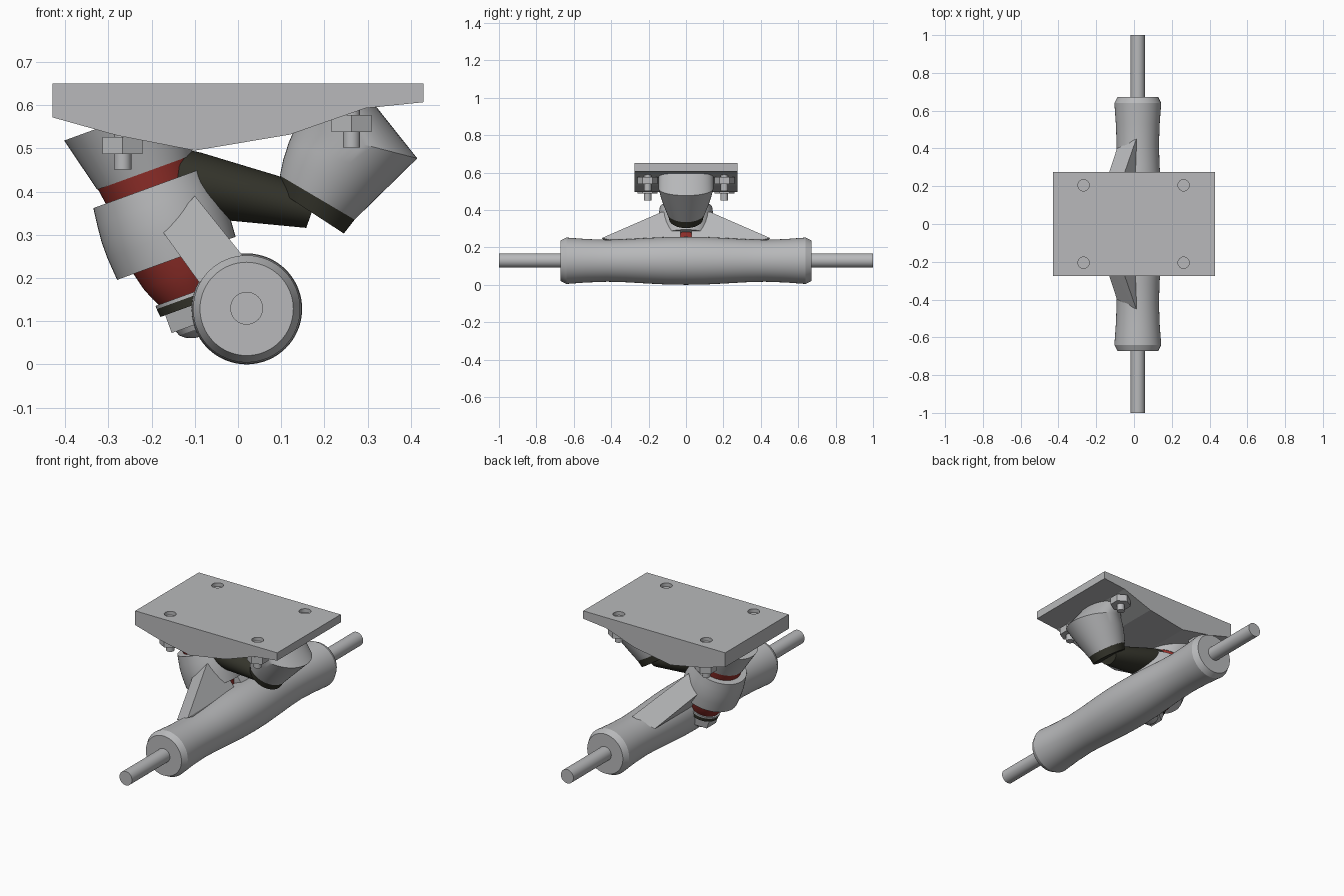
import bpy, bmesh, math
from mathutils import Vector as V

if "Cube" in bpy.data.objects:
    bpy.data.objects.remove(bpy.data.objects["Cube"])


def material(name, rgb):
    m = bpy.data.materials.new(name)
    m.diffuse_color = (*rgb, 1)
    m.use_nodes = True
    m.node_tree.nodes["Principled BSDF"].inputs["Base Color"].default_value = m.diffuse_color
    return m


METAL = material("grey metal", (0.48, 0.485, 0.495))
RED = material("red rubber", (0.30, 0.03, 0.024))
DARK = material("dark rubber", (0.034, 0.034, 0.024))


def finish(name, bm, mat, smooth=True):
    bmesh.ops.recalc_face_normals(bm, faces=bm.faces[:])
    me = bpy.data.meshes.new(name)
    bm.to_mesh(me)
    bm.free()
    me.materials.append(mat)
    ob = bpy.data.objects.new(name, me)
    bpy.context.collection.objects.link(ob)
    if smooth:
        bpy.ops.object.select_all(action='DESELECT')
        ob.select_set(True)
        bpy.context.view_layer.objects.active = ob
        bpy.ops.object.shade_smooth_by_angle(angle=math.radians(28))
    return ob


def loft(name, sections, mat, n=48):
    """Capped skin through elliptical sections (centre, half axis a, half axis b)."""
    bm = bmesh.new()
    rings = []
    for c, a, b in sections:
        rings.append([bm.verts.new(c + a * math.cos(k * math.tau / n) + b * math.sin(k * math.tau / n))
                      for k in range(n)])
    for r, s in zip(rings, rings[1:]):
        for k in range(n):
            j = (k + 1) % n
            bm.faces.new((r[k], r[j], s[j], s[k]))
    bm.faces.new(rings[0])
    bm.faces.new(rings[-1])
    return finish(name, bm, mat, n > 6)


def lathe(name, origin, axis, profile, mat, n=48):
    """Round part along an axis; profile is (distance, radius). The first corner lies on y."""
    axis = V(axis).normalized()
    a = V((0, 1, 0)) if abs(axis.y) < 0.9 else V((1, 0, 0))
    b = axis.cross(a)
    return loft(name, [(V(origin) + axis * t, a * r, b * r) for t, r in profile], mat, n)


def side_loft(name, spans, mat):
    """Loft from side-view spans (x1, z1, x2, z2, half width in y)."""
    secs = []
    for x1, z1, x2, z2, ry in spans:
        p, q = V((x1, 0, z1)), V((x2, 0, z2))
        secs.append(((p + q) / 2, (q - p) / 2, V((0, ry, 0))))
    return loft(name, secs, mat)


# Baseplate: extruded side profile
bm = bmesh.new()
outline = [(-.43, .65), (-.43, .572), (-.28, .53), (-.1, .495), (.12, .532),
           (.295, .593), (.43, .607), (.43, .65)]
face = bm.faces.new([bm.verts.new((x, -.275, z)) for x, z in outline])
new = bmesh.ops.extrude_face_region(bm, geom=[face])["geom"]
bmesh.ops.translate(bm, vec=(0, .55, 0), verts=[g for g in new if isinstance(g, bmesh.types.BMVert)])
plate = finish("baseplate", bm, METAL, False)

# Mounting holes, bolts and hex nuts
for x, nut_z in ((-.267, .487), (.263, .538)):
    for y in (-.205, .205):
        cutter = lathe("hole_cutter", (x, y, .63), (0, 0, 1), [(0, .03), (.05, .03)], METAL, 24)
        cutter.hide_render = True
        mod = plate.modifiers.new("hole", 'BOOLEAN')
        mod.operation, mod.object, mod.solver = 'DIFFERENCE', cutter, 'EXACT'
        bpy.context.view_layer.objects.active = plate
        bpy.ops.object.modifier_apply(modifier=mod.name)
        bpy.data.objects.remove(cutter)
        lathe("mounting_bolt", (x, y, nut_z - .036), (0, 0, 1), [(0, .02), (.12, .02)], METAL, 24)
        lathe("mounting_nut", (x, y, nut_z), (0, 0, 1), [(0, .0535), (.039, .0535)], METAL, 6)

# Kingpin stack along the tilted axis
PIN, DOWN = (-.2025, 0, .41), (.342, 0, -.94)
stack = [
    ("kingpin_seat", [(-.17, .151), (-.037, .118)], METAL, 48),
    ("upper_bushing", [(-.037, .116), (.01, .109)], RED, 48),
    ("hanger_yoke", [(0, .141), (.04, .146), (.08, .15), (.12, .15), (.175, .146)], METAL, 48),
    ("lower_bushing", [(.17, .107), (.215, .096), (.245, .084), (.264, .074)], RED, 48),
    ("washer_top", [(.262, .083), (.27, .083)], METAL, 48),
    ("washer", [(.27, .083), (.29, .081)], DARK, 48),
    ("kingpin_nut", [(.29, .08), (.334, .08)], METAL, 6),
    ("kingpin_tip", [(.33, .06), (.345, .055), (.356, .042), (.363, .022), (.365, .004)], METAL, 32),
]
for name, profile, mat, n in stack:
    lathe(name, PIN, DOWN, profile, mat, n)

# Hanger body and axle along y
half = [(0, .1285), (.1, .127), (.2, .122), (.32, .115), (.42, .112), (.53, .116), (.64, .124), (.672, .108)]
lathe("hanger", (.02, 0, .1285), (0, 1, 0), [(-y, r) for y, r in half[:0:-1]] + half, METAL, 64)
lathe("axle", (.02, 0, .13), (0, 1, 0), [(-1, .038), (1, .038)], METAL, 32)

# Sloping fins joining yoke and hanger
for s in (-1, 1):
    bm = bmesh.new()
    for x, y, z in [(-.175, .142, .308), (-.1, .128, .39), (.012, .45, .25), (-.09, .40, .19),
                    (-.15, .03, .308), (-.1, .03, .385), (.02, .03, .15), (0, .03, .25), (-.09, .05, .19)]:
        bm.verts.new((x, s * y, z))
    bmesh.ops.convex_hull(bm, input=bm.verts[:])
    finish("hanger_fin", bm, METAL, False)

# Pivot arm, pivot bushing and pivot cup
side_loft("pivot_arm", [(-.15, .36, -.13, .50, .09), (-.02, .333, -.085, .49, .09),
                        (.158, .316, .19, .407, .06)], DARK)
side_loft("pivot_bushing", [(.095, .401, .245, .303, .09), (.097, .437, .27, .335, .10)], DARK)
side_loft("pivot_cup", [(.097, .437, .27, .335, .102), (.105, .475, .318, .382, .12),
                        (.118, .515, .366, .429, .135), (.133, .55, .415, .477, .147),
                        (.16, .60, .303, .618, .147)], METAL)
